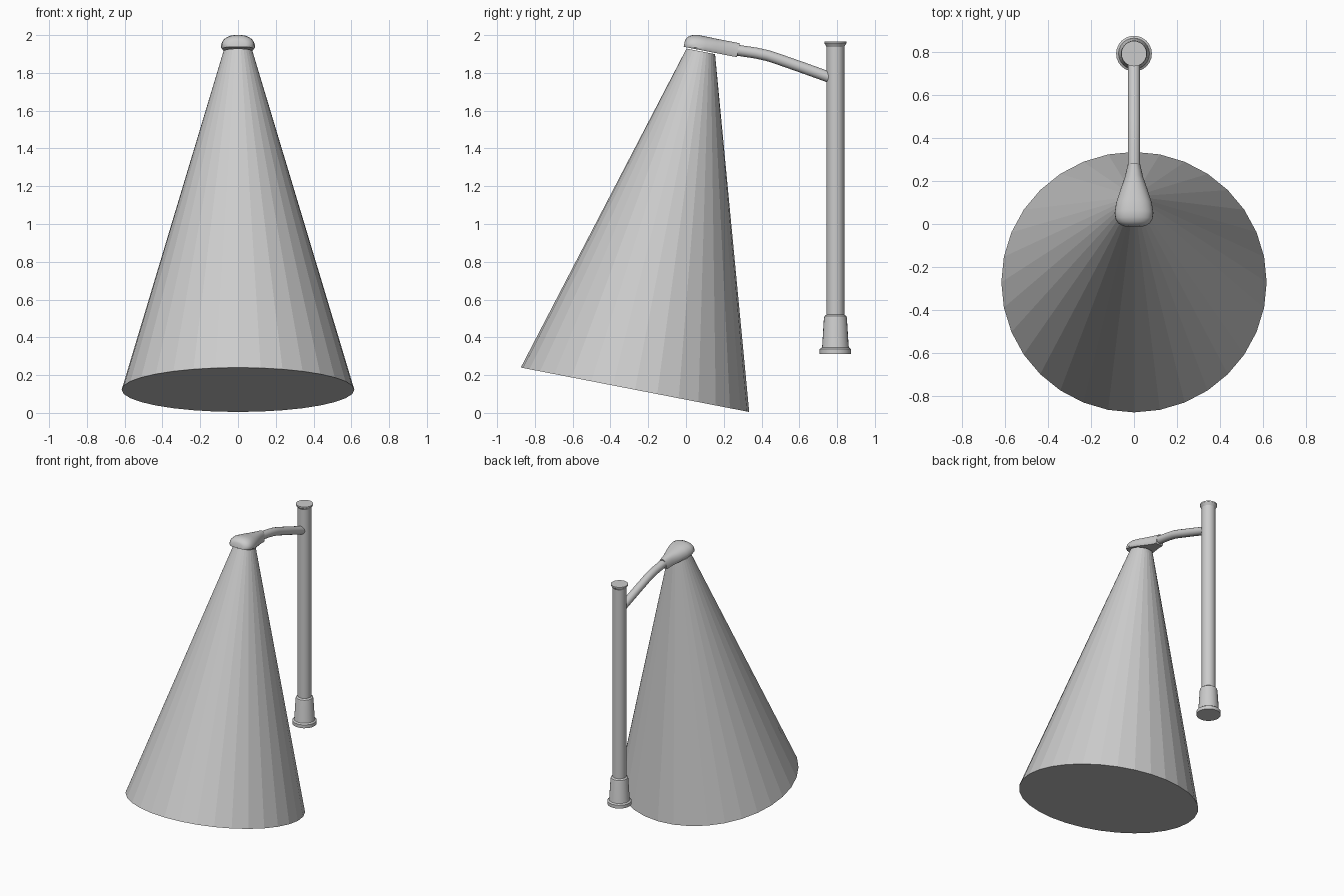
import bpy, bmesh, math
from mathutils import Matrix, Vector

if "Cube" in bpy.data.objects:
    bpy.data.objects.remove(bpy.data.objects["Cube"])

TILT = Matrix.Rotation(math.radians(-11), 4, 'X')


def loft(name, rings, smooth=None):
    """Skin a list of equal-length vertex rings and cap both ends."""
    bm = bmesh.new()
    vr = [[bm.verts.new(p) for p in ring] for ring in rings]
    n = len(vr[0])
    for a, b in zip(vr, vr[1:]):
        for i in range(n):
            j = (i + 1) % n
            bm.faces.new((a[i], a[j], b[j], b[i]))
    bm.faces.new(vr[0][::-1])
    bm.faces.new(vr[-1])
    bmesh.ops.recalc_face_normals(bm, faces=bm.faces)
    me = bpy.data.meshes.new(name)
    bm.to_mesh(me)
    bm.free()
    ob = bpy.data.objects.new(name, me)
    bpy.context.collection.objects.link(ob)
    if smooth:
        bpy.ops.object.select_all(action='DESELECT')
        ob.select_set(True)
        bpy.context.view_layer.objects.active = ob
        bpy.ops.object.shade_smooth_by_angle(angle=math.radians(smooth))
    return ob


def lathe(name, profile, n, smooth=None):
    """Revolve (radius, z) pairs about the local z axis."""
    rings = [[(r * math.cos(2 * math.pi * i / n), r * math.sin(2 * math.pi * i / n), z)
              for i in range(n)] for r, z in profile]
    return loft(name, rings, smooth)


# light cone: flat facets, tilted with the lamp
cone = lathe("light_cone", [(0.616, 0), (0.077, 1.825)], 32)
cone.matrix_world = Matrix.Translation((0, -0.27, 0.1225)) @ TILT

# lamp housing: teardrop with flat underside, (distance, half width, height)
stations = [(0, .042, .036), (.004, .056, .046), (.014, .073, .058), (.032, .085, .069),
            (.062, .09, .076), (.11, .083, .076), (.17, .064, .075), (.23, .043, .075),
            (.287, .03, .075)]
rings = []
for t, w, h in stations:
    ring = [(-w * .93, t, 0), (w * .93, t, 0)]
    for i in range(17):
        a = math.pi * i / 16
        c, s = math.cos(a), math.sin(a)
        ring.append((math.copysign(abs(c) ** .85, c) * w, t, .008 + (h - .008) * max(s, 0) ** .85))
    rings.append(ring)
housing = loft("lamp_housing", rings, 40)
housing.matrix_world = Matrix.Translation((0, -0.012, 1.938)) @ TILT

# bent arm joining housing to pole
path = [Vector((0, y, z)) for y, z in
        [(.25, 1.923), (.29, 1.917), (.37, 1.905), (.43, 1.892), (.48, 1.876), (.62, 1.827), (.77, 1.773)]]
rings = []
for k, p in enumerate(path):
    d = (path[min(k + 1, len(path) - 1)] - path[max(k - 1, 0)]).normalized()
    up = Vector((1, 0, 0)).cross(d)
    rings.append([p + .029 * (Vector((1, 0, 0)) * math.cos(math.pi * i / 8) + up * math.sin(math.pi * i / 8))
                  for i in range(16)])
loft("arm", rings, 40)

# pole with flared base, and its cap
parts = {
    "pole": [(.047, .50), (.047, 1.95)],
    "pole_base": [(.083, .313), (.083, .338), (.072, .346), (.070, .355),
                  (.061, .50), (.058, .512), (.047, .52)],
    "pole_cap": [(.047, 1.938), (.052, 1.947), (.059, 1.957), (.059, 1.966)],
}
for name, profile in parts.items():
    lathe(name, profile, 24, 30).location = (0, .791, 0)
